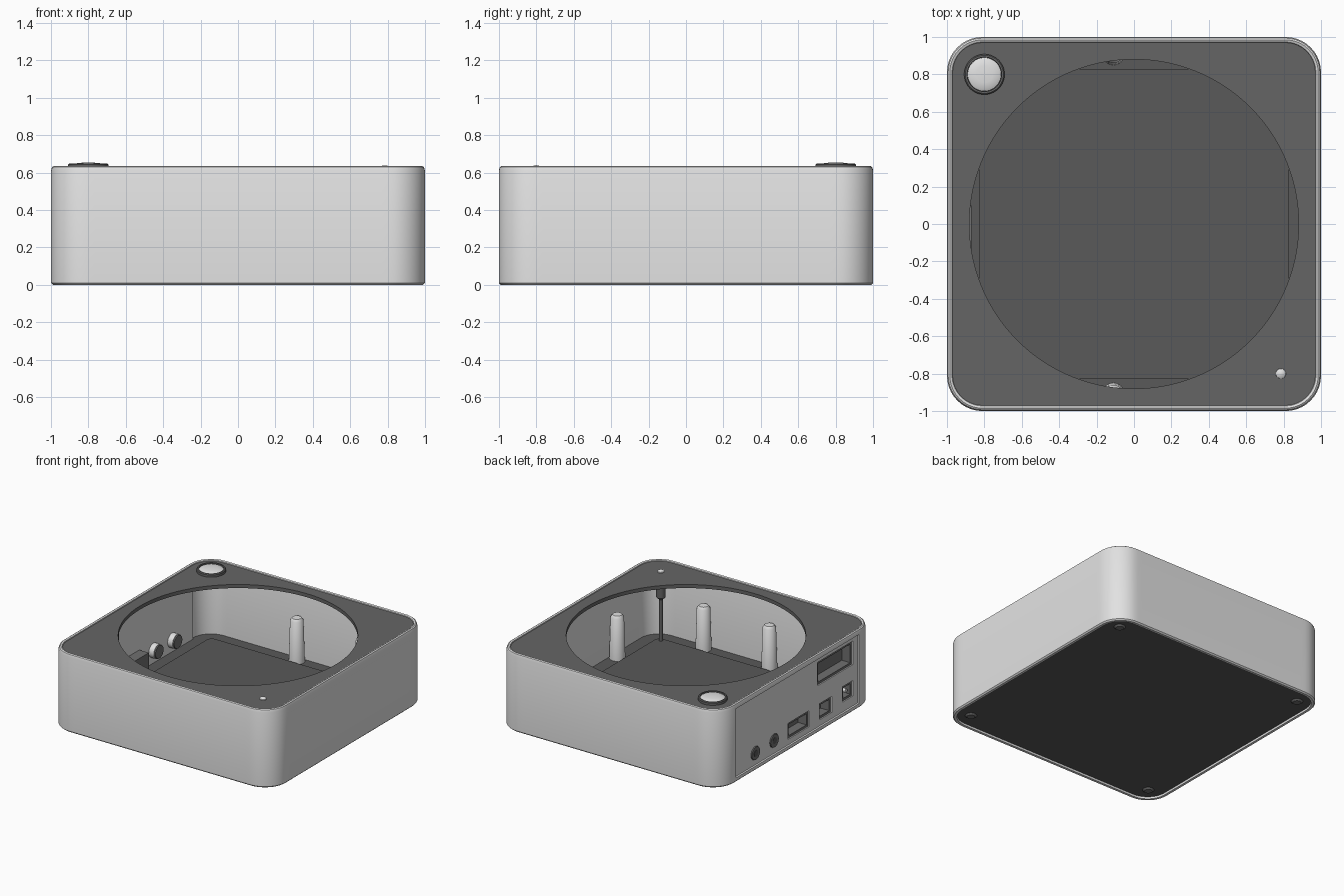
import bpy, bmesh, math
from mathutils import Matrix

cube = bpy.data.objects.get("Cube")
if cube:
    bpy.data.objects.remove(cube, do_unlink=True)


def material(name, value):
    m = bpy.data.materials.new(name)
    m.use_nodes = True
    colour = (value, value, value, 1)
    m.diffuse_color = colour
    m.node_tree.nodes["Principled BSDF"].inputs["Base Color"].default_value = colour
    return m


SILVER = material("silver", 0.76)
DARK = material("dark plastic", 0.13)
FLOOR = material("dark floor", 0.10)
PORT = material("port grey", 0.16)


def finish(name, bm, mat, smooth=True):
    bmesh.ops.recalc_face_normals(bm, faces=bm.faces)
    mesh = bpy.data.meshes.new(name)
    bm.to_mesh(mesh)
    bm.free()
    ob = bpy.data.objects.new(name, mesh)
    bpy.context.collection.objects.link(ob)
    if mat:
        mesh.materials.append(mat)
    if smooth:
        smooth_edges(ob)
    return ob


def select(ob):
    bpy.ops.object.select_all(action='DESELECT')
    ob.select_set(True)
    bpy.context.view_layer.objects.active = ob


def smooth_edges(ob):
    select(ob)
    bpy.ops.object.shade_smooth_by_angle(angle=math.radians(35))


def ray_radius(c, s, half, corner):
    """Distance from the centre to a rounded square along one direction."""
    c, s = abs(c), abs(s)
    reach = half / max(c, s)
    q = half - corner
    if reach * min(c, s) <= q:
        return reach
    dot = q * (c + s)
    return dot + math.sqrt(max(0, dot * dot - 2 * q * q + corner * corner))


def loft(name, rings, mat, n=288, at=(0, 0), closed=False):
    """Rings are (half width, corner radius, z); equal values give a circle."""
    bm = bmesh.new()
    loops = []
    for half, corner, z in rings:
        loop = []
        for i in range(n):
            a = math.tau * i / n
            c, s = math.cos(a), math.sin(a)
            r = half if half == corner else ray_radius(c, s, half, corner)
            loop.append(bm.verts.new((at[0] + r * c, at[1] + r * s, z)))
        loops.append(loop)
    pairs = list(zip(loops, loops[1:]))
    if closed:
        pairs.append((loops[-1], loops[0]))
    else:
        bm.faces.new(loops[0])
        bm.faces.new(loops[-1])
    for lo, hi in pairs:
        for i in range(n):
            j = (i + 1) % n
            bm.faces.new((lo[i], lo[j], hi[j], hi[i]))
    return finish(name, bm, mat)


def box(name, x, y, z, mat=None):
    bm = bmesh.new()
    bmesh.ops.create_cube(bm, size=1)
    for v in bm.verts:
        for k, (lo, hi) in enumerate((x, y, z)):
            v.co[k] = lo + (v.co[k] + 0.5) * (hi - lo)
    return finish(name, bm, mat, False)


def tube_x(name, x, y, z, r, mat=None):
    bm = bmesh.new()
    place = Matrix.Translation(((x[0] + x[1]) / 2, y, z)) @ Matrix.Rotation(math.pi / 2, 4, 'Y')
    bmesh.ops.create_cone(bm, cap_ends=True, segments=32, radius1=r, radius2=r,
                          depth=x[1] - x[0], matrix=place)
    return finish(name, bm, mat)


def cut(ob, cutter):
    cutter.hide_render = True
    mod = ob.modifiers.new("cut", 'BOOLEAN')
    mod.operation, mod.solver, mod.object = 'DIFFERENCE', 'EXACT', cutter
    select(ob)
    bpy.ops.object.modifier_apply(modifier=mod.name)
    bpy.data.objects.remove(cutter, do_unlink=True)


# Outer shell with a rounded top lip and an opening for the port panel
shell = loft("shell", [(0.99, 0.18, 0), (1, 0.19, 0.01), (1, 0.19, 0.61),
                       (0.994, 0.185, 0.629), (0.985, 0.175, 0.635),
                       (0.973, 0.165, 0.63), (0.97, 0.16, 0.62), (0.97, 0.16, 0)],
             SILVER, closed=True)
cut(shell, box("panel_cutter", (-1.1, -0.9), (-0.79, 0.79), (0.035, 0.595)))
smooth_edges(shell)

# Top plate with the large round opening
loft("top_plate", [(0.97, 0.16, 0.595), (0.97, 0.16, 0.624),
                   (0.88, 0.88, 0.624), (0.88, 0.88, 0.595)], DARK, closed=True)

# Floor: bottom cover and the raised pan inside
loft("bottom_cover", [(0.968, 0.16, 0.015), (0.968, 0.16, 0.035)], FLOOR)
loft("floor_pan", [(0.83, 0.04, 0.034), (0.83, 0.04, 0.065)], FLOOR)

# Port panel on the right side
panel = box("port_panel", (-0.985, -0.955), (-0.79, 0.79), (0.035, 0.595), SILVER)
jacks = [(0.52, 0.13), (0.28, 0.14)]
sockets = {"video_socket": ((-0.17, 0.1), (0.08, 0.21)),
           "network_socket": ((-0.46, -0.3), (0.085, 0.215)),
           "power_socket": ((-0.73, -0.6), (0.115, 0.24)),
           "large_socket": ((-0.73, -0.28), (0.37, 0.56))}
for y, z in jacks:
    cut(panel, tube_x("jack_cutter", (-1.1, -0.9), y, z, 0.055))
for y, z in sockets.values():
    cut(panel, box("socket_cutter", (-1.1, -0.9), y, z))
for i, (y, z) in enumerate(jacks):
    tube_x(f"jack_{i + 1}", (-0.992, -0.9), y, z, 0.052, PORT)
    tube_x(f"jack_hole_{i + 1}", (-0.994, -0.99), y, z, 0.025, FLOOR)
    tube_x(f"jack_nut_{i + 1}", (-0.955, -0.91), y, z, 0.058, SILVER)
for name, (y, z) in sockets.items():
    body = box(name, (-0.975, -0.87), y, z, PORT)
    m = 0.02
    cut(body, box("hollow", (-1.1, -0.9), (y[0] + m, y[1] - m), (z[0] + m, z[1] - m)))
tube_x("power_pin", (-0.97, -0.89), -0.665, 0.178, 0.016, SILVER)

# Screw posts against the inner walls
posts = [(-0.11, 0.91), (0.48, 0.91), (-0.11, -0.91), (0.48, -0.91),
         (0.91, -0.42), (0.91, 0.42)]
for i, at in enumerate(posts):
    loft(f"screw_post_{i + 1}", [(0.06, 0.06, 0.03), (0.05, 0.05, 0.37),
                                 (0.035, 0.035, 0.39)], SILVER, 24, at)

# Cover screws near the underside corners
for sx in (-1, 1):
    for sy in (-1, 1):
        loft("cover_screw", [(0.03, 0.03, 0.004), (0.045, 0.045, 0.016)],
             PORT, 24, (sx * 0.85, sy * 0.85))

# Power button with its ring
corner = (-0.8, 0.8)
loft("button_ring", [(0.108, 0.108, 0.62), (0.108, 0.108, 0.642), (0.102, 0.102, 0.648),
                     (0.092, 0.092, 0.648), (0.09, 0.09, 0.62)], DARK, 64, corner, True)
loft("button_cap", [(0.09, 0.09, 0.61), (0.09, 0.09, 0.64), (0.075, 0.075, 0.648),
                    (0.045, 0.045, 0.652), (0.01, 0.01, 0.654)], SILVER, 64, corner)

# Status light and its light guide
spot = (0.785, -0.8)
loft("status_light", [(0.028, 0.028, 0.62), (0.026, 0.026, 0.63), (0.016, 0.016, 0.636),
                      (0.004, 0.004, 0.639)], SILVER, 24, spot)
loft("light_guide", [(0.014, 0.014, 0.06), (0.014, 0.014, 0.4), (0.035, 0.035, 0.42),
                     (0.035, 0.035, 0.6)], DARK, 24, spot)
